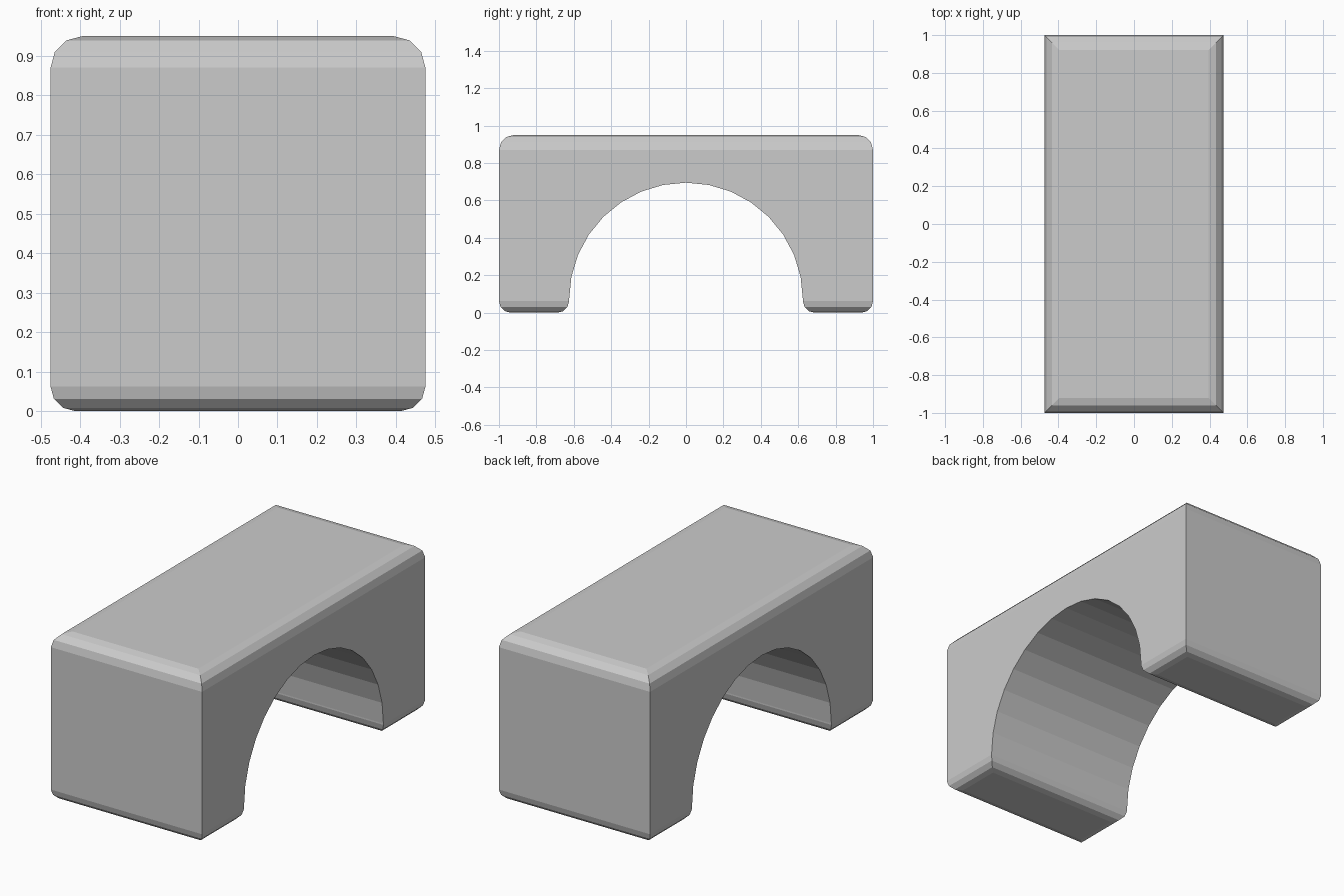
import bpy, bmesh
from math import sin, cos, pi

if "Cube" in bpy.data.objects:
    bpy.data.objects.remove(bpy.data.objects["Cube"])

HALF_X, HALF_Y, HEIGHT = 0.475, 1.0, 0.95
ARCH_R, ARCH_Z, ARCH_SEGS = 0.625, 0.07, 16

# Side profile (y, z): outer box, then the arch opening
profile = [(-ARCH_R, 0), (-HALF_Y, 0), (-HALF_Y, HEIGHT),
           (HALF_Y, HEIGHT), (HALF_Y, 0), (ARCH_R, 0)]
for i in range(ARCH_SEGS + 1):
    a = pi * i / ARCH_SEGS
    profile.append((ARCH_R * cos(a), ARCH_Z + ARCH_R * sin(a)))

# Extrude the profile across x
bm = bmesh.new()
face = bm.faces.new([bm.verts.new((-HALF_X, y, z)) for y, z in profile])
ext = bmesh.ops.extrude_face_region(bm, geom=[face], use_keep_orig=True)
moved = [g for g in ext["geom"] if isinstance(g, bmesh.types.BMVert)]
bmesh.ops.translate(bm, verts=moved, vec=(2 * HALF_X, 0, 0))
bmesh.ops.recalc_face_normals(bm, faces=bm.faces[:])


def round_rim(z, radius):
    """Round every edge lying at height z; upright corners stay sharp."""
    edges = [e for e in bm.edges if all(abs(v.co.z - z) < 1e-5 for v in e.verts)]
    bmesh.ops.bevel(bm, geom=edges, offset=radius, offset_type='OFFSET',
                    segments=3, profile=0.5, affect='EDGES', clamp_overlap=True)


# Rounded top rim and feet
round_rim(HEIGHT, 0.08)
round_rim(0.0, 0.062)
bmesh.ops.recalc_face_normals(bm, faces=bm.faces[:])

mesh = bpy.data.meshes.new("arch_block")
bm.to_mesh(mesh)
bm.free()
block = bpy.data.objects.new("arch_block", mesh)
bpy.context.collection.objects.link(block)
